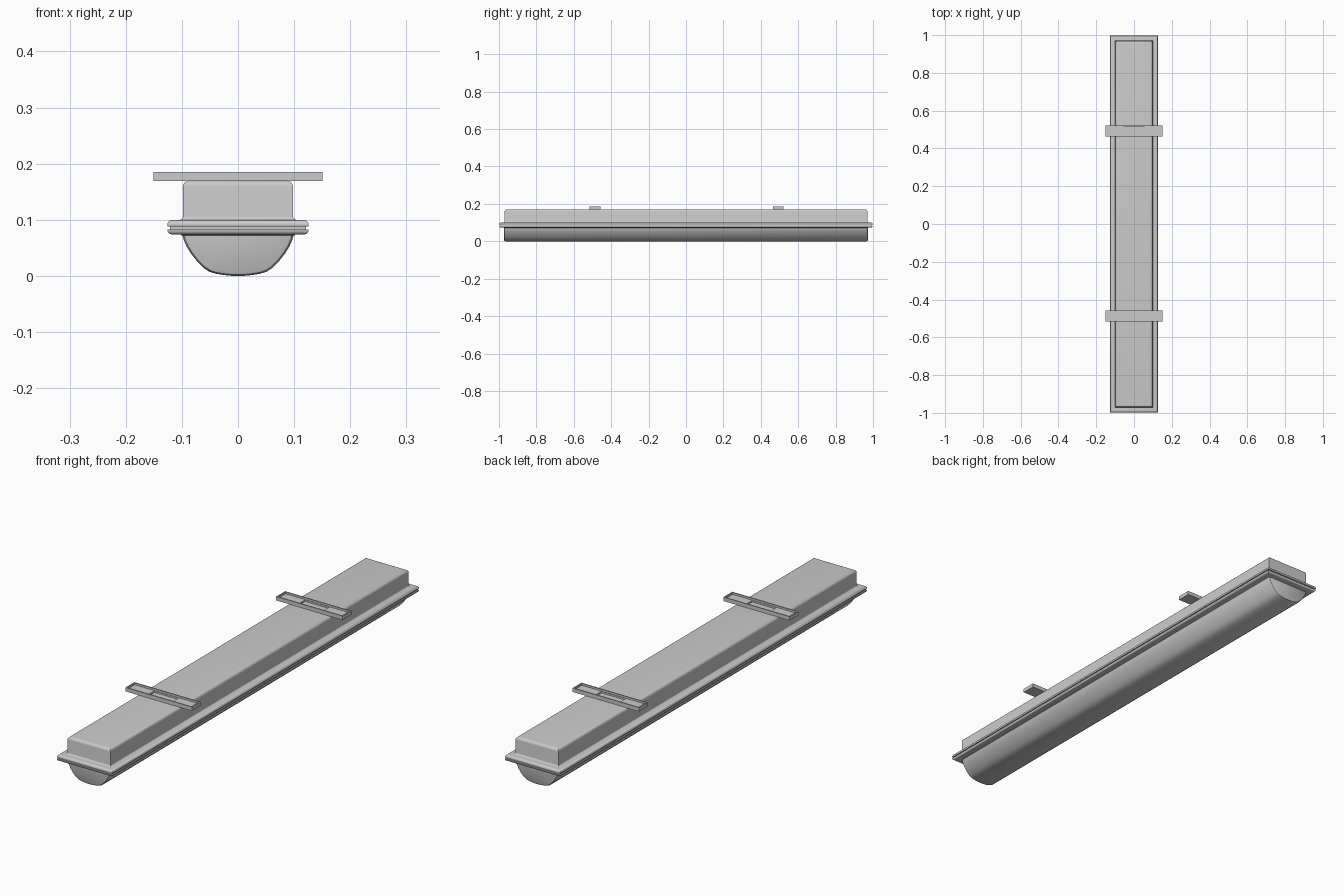
import bpy, bmesh
from math import sin, cos, pi

if "Cube" in bpy.data.objects:
    bpy.data.objects.remove(bpy.data.objects["Cube"])


def finish(name, bm, angle=0.6):
    bmesh.ops.recalc_face_normals(bm, faces=bm.faces)
    me = bpy.data.meshes.new(name)
    bm.to_mesh(me)
    bm.free()
    ob = bpy.data.objects.new(name, me)
    bpy.context.collection.objects.link(ob)
    bpy.ops.object.select_all(action='DESELECT')
    ob.select_set(True)
    bpy.context.view_layer.objects.active = ob
    bpy.ops.object.shade_smooth_by_angle(angle=angle)
    return ob


def loft(name, loops):
    """Skin a list of vertex loops and cap both ends."""
    bm = bmesh.new()
    rings = [[bm.verts.new(p) for p in loop] for loop in loops]
    n = len(rings[0])
    for a, b in zip(rings, rings[1:]):
        for i in range(n):
            j = (i + 1) % n
            bm.faces.new((a[i], a[j], b[j], b[i]))
    bm.faces.new(rings[0])
    bm.faces.new(rings[-1])
    return finish(name, bm)


def rect(hx, hy, z, cy=0.0):
    return [(-hx, cy - hy, z), (hx, cy - hy, z), (hx, cy + hy, z), (-hx, cy + hy, z)]


def arc(cd, cz, r, a0, a1, n=5):
    """Arc points (offset, height) in degrees."""
    return [(cd + r * cos((a0 + (a1 - a0) * i / n) * pi / 180),
             cz + r * sin((a0 + (a1 - a0) * i / n) * pi / 180)) for i in range(n + 1)]


def stack(name, profile):
    """Rectangular body: each profile point is (outward offset, z)."""
    return loft(name, [rect(0.098 + d, 0.97 + d, z) for d, z in profile])


# Upper housing: rolled flange, concave fillet, wall, rounded top edge
stack("housing", [(0.022, 0.088), (0.027, 0.088), (0.028, 0.090)]
      + arc(0.019, 0.091, 0.009, 10, 90)
      + arc(0.006, 0.106, 0.006, 270, 180)
      + arc(-0.011, 0.159, 0.011, 0, 90))

# Recessed gasket between the two flanges
stack("gasket", [(0.023, 0.081), (0.023, 0.089)])

# Lower rim carrying the diffuser
stack("diffuser_rim", [(0.002, 0.072), (0.005, 0.074)]
      + arc(0.020, 0.082, 0.008, 270, 360)
      + [(0.028, 0.083), (0.02, 0.083)])

# Bowl-shaped diffuser with slightly softened ends
half = [(0.100, 0.076), (0.097, 0.065), (0.092, 0.053), (0.084, 0.040), (0.073, 0.026),
        (0.061, 0.014), (0.051, 0.0075), (0.040, 0.004), (0.025, 0.0015), (0.010, 0.0)]
section = half + [(-x, z) for x, z in reversed(half)]


def slice_at(y, s):
    return [(x * s, y, 0.076 + (z - 0.076) * s) for x, z in section]


ends = [(-0.972, 0.93), (-0.970, 0.97), (-0.964, 1.0)]
loft("diffuser", [slice_at(y, s) for y, s in ends]
     + [slice_at(-y, s) for y, s in reversed(ends)])

# Mounting brackets: shallow trays with a recess over the housing
for name, cy in (("front_bracket", -0.487), ("rear_bracket", 0.493)):
    loft(name, [rect(hx, hy, z, cy) for hx, hy, z in (
        (0.151, 0.029, 0.1695), (0.151, 0.029, 0.1855), (0.146, 0.024, 0.1855),
        (0.146, 0.024, 0.178), (0.055, 0.022, 0.178), (0.055, 0.022, 0.1715))])
